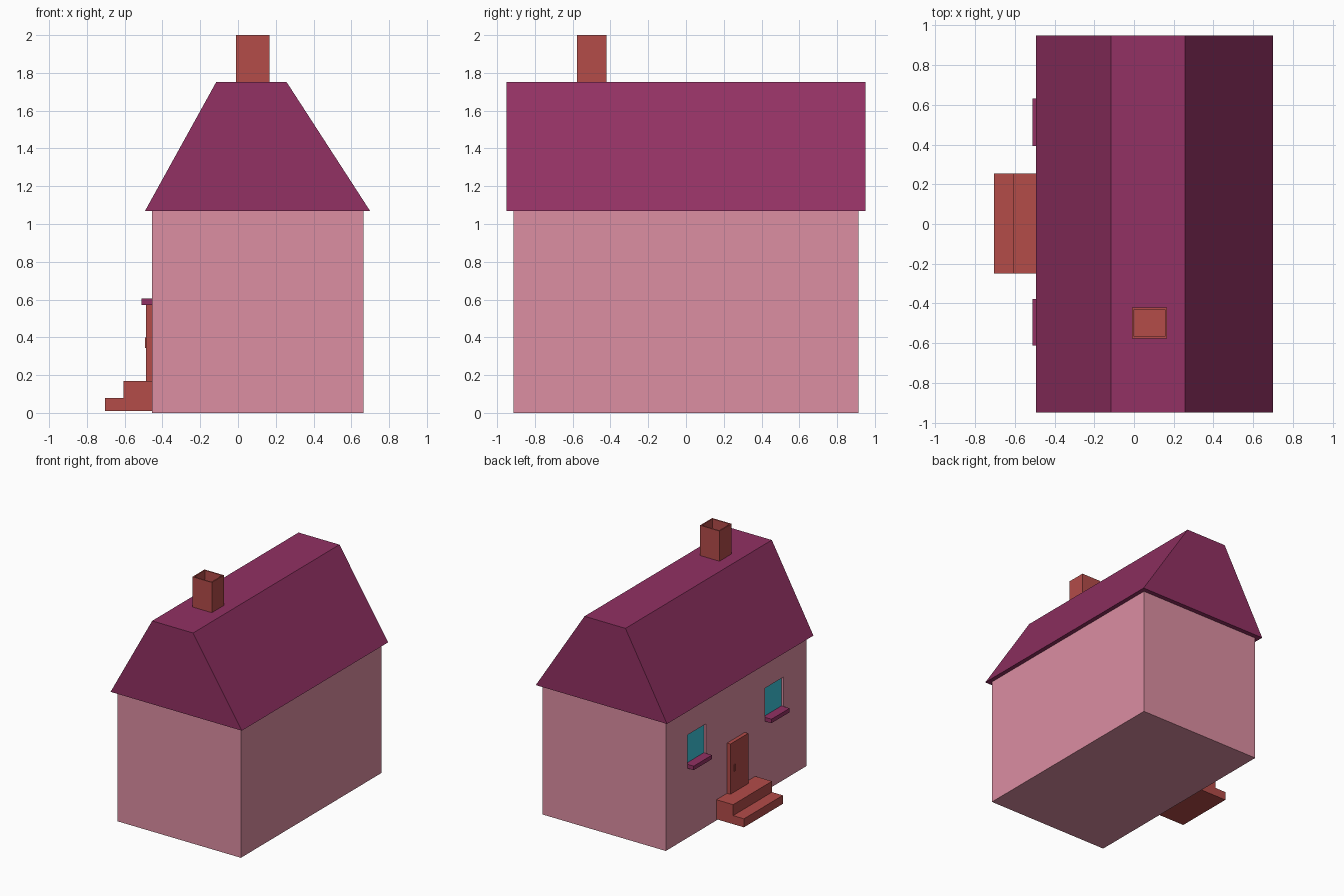
import bpy
import bmesh

if "Cube" in bpy.data.objects:
    bpy.data.objects.remove(bpy.data.objects["Cube"])


def material(name, rgb):
    linear = [(c / 255 / 12.92) if c < 11 else ((c / 255 + 0.055) / 1.055) ** 2.4 for c in rgb]
    mat = bpy.data.materials.new(name)
    mat.use_nodes = True
    mat.diffuse_color = (*linear, 1)
    mat.node_tree.nodes["Principled BSDF"].inputs["Base Color"].default_value = (*linear, 1)
    return mat


PINK = material("pink plaster", (220, 142, 162))
PLUM = material("plum roof", (146, 49, 99))
BRICK = material("brick red", (179, 76, 73))
TEAL = material("teal glass", (60, 197, 218))


def add_object(name, bm, mat):
    bmesh.ops.recalc_face_normals(bm, faces=bm.faces)
    mesh = bpy.data.meshes.new(name)
    bm.to_mesh(mesh)
    bm.free()
    mesh.materials.append(mat)
    obj = bpy.data.objects.new(name, mesh)
    bpy.context.collection.objects.link(obj)
    return obj


def box_mesh(xs, ys, zs):
    bm = bmesh.new()
    bmesh.ops.create_cube(bm, size=1)
    for v in bm.verts:
        v.co = [r[0] if c < 0 else r[1] for c, r in zip(v.co, (xs, ys, zs))]
    return bm


def box(name, mat, xs, ys, zs):
    return add_object(name, box_mesh(xs, ys, zs), mat)


def prism(name, mat, profile, ys):
    """Extrude an (x, z) profile along y."""
    bm = bmesh.new()
    face = bm.faces.new([bm.verts.new((x, ys[0], z)) for x, z in profile])
    side = bmesh.ops.extrude_face_region(bm, geom=[face])["geom"]
    for v in side:
        if isinstance(v, bmesh.types.BMVert):
            v.co.y = ys[1]
    if not face.is_valid or len(bm.faces) < len(profile) + 2:
        bm.faces.new([v for v in bm.verts if v.co.y == ys[0]])
    return add_object(name, bm, mat)


# House body
WALL_X = -0.455
walls = box("walls", PINK, (WALL_X, 0.665), (-0.912, 0.912), (0, 1.07))

# Flat-topped gable roof
prism("roof", PLUM, [(-0.493, 1.068), (0.70, 1.068), (0.257, 1.752), (-0.115, 1.752)], (-0.95, 0.95))

# Recessed windows with sills
for side, y0, y1 in (("left", -0.613, -0.377), ("right", 0.393, 0.632)):
    cutter = box("window_cutter_" + side, PINK, (WALL_X - 0.1, WALL_X + 0.02), (y0, y1), (0.6, 0.845))
    cutter.hide_render = True
    cut = walls.modifiers.new("window_" + side, "BOOLEAN")
    cut.operation, cut.solver, cut.object = "DIFFERENCE", "EXACT", cutter
    box("window_glass_" + side, TEAL, (WALL_X + 0.017, WALL_X + 0.022), (y0, y1), (0.6, 0.845))
    box("window_sill_" + side, PLUM, (-0.512, WALL_X + 0.019), (y0, y1), (0.572, 0.605))

# Bake the window openings and drop the cutters
bpy.context.view_layer.update()
baked = bpy.data.meshes.new_from_object(walls.evaluated_get(bpy.context.evaluated_depsgraph_get()))
walls.modifiers.clear()
walls.data = baked
for obj in [o for o in bpy.data.objects if o.name.startswith("window_cutter")]:
    bpy.data.objects.remove(obj)

# Door and handle
box("door", BRICK, (-0.486, WALL_X + 0.01), (-0.114, 0.117), (0.16, 0.583))
box("door_handle", BRICK, (-0.492, -0.48), (0.062, 0.074), (0.343, 0.398))

# Two doorsteps in one stepped profile
prism("doorsteps", BRICK,
      [(WALL_X + 0.01, 0.01), (-0.705, 0.01), (-0.705, 0.08), (-0.607, 0.08), (-0.607, 0.17), (WALL_X + 0.01, 0.17)],
      (-0.25, 0.255))

# Hollow chimney
bm = box_mesh((-0.01, 0.166), (-0.577, -0.42), (1.74, 2.0))
bm.normal_update()
top = max(bm.faces, key=lambda f: f.calc_center_median().z)
bmesh.ops.inset_individual(bm, faces=[top], thickness=0.014)
inner = bmesh.ops.extrude_discrete_faces(bm, faces=[top])["faces"][0]
for v in inner.verts:
    v.co.z = 1.757
add_object("chimney", bm, BRICK)
